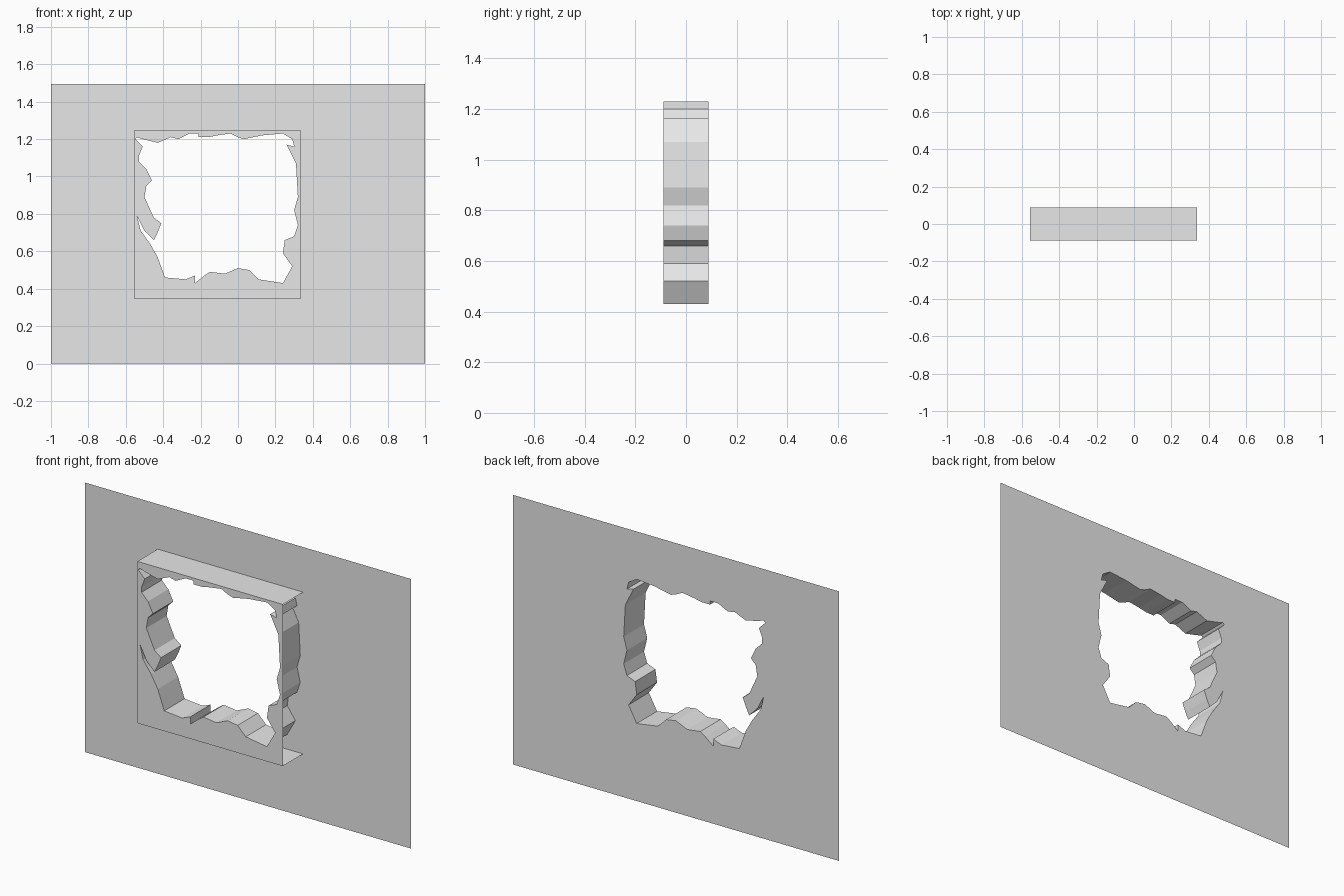
import bpy
import bmesh

# Remove the default object
default_cube = bpy.data.objects.get("Cube")
if default_cube:
    bpy.data.objects.remove(default_cube, do_unlink=True)

# Single plaster grey material
plaster = bpy.data.materials.new("light_grey_plaster")
plaster.use_nodes = True
grey = (0.8, 0.8, 0.8, 1)
plaster.diffuse_color = grey
plaster.node_tree.nodes["Principled BSDF"].inputs["Base Color"].default_value = grey

# Overall layout
FRONT, BACK = -0.089, 0.089
WALL = dict(left=-1, right=1, bottom=0, top=1.495)
CASING = dict(left=-0.555, right=0.337, bottom=0.348, top=1.245)

# Ragged outline of the broken opening (x, z in hundredths), clockwise from upper left
TOP_EDGE = [(-54, 121), (-51, 120), (-43, 118), (-36, 121), (-32, 120), (-26, 123),
            (-21, 123), (-21, 121), (-16, 121), (-11, 122), (-4, 123), (0, 121),
            (3, 120), (13, 122), (24, 123)]
LEFT_EDGE = [(29, 120), (30, 116), (26, 117), (31, 107), (32, 89), (30, 82),
             (32, 74), (30, 68), (25, 66), (24, 59), (29, 52), (24, 43)]
BOTTOM_EDGE = [(11, 45), (6, 50), (0, 51), (-7, 48), (-15, 49), (-18, 47),
               (-23, 43), (-23, 47), (-28, 45), (-39, 46)]
RIGHT_EDGE = [(-43, 57), (-47, 64), (-52, 71), (-54, 79), (-50, 71), (-45, 66),
              (-43, 70), (-41, 75), (-45, 78), (-50, 89), (-49, 95), (-46, 98),
              (-49, 104), (-53, 108), (-53, 111), (-51, 116), (-55, 120)]
OPENING = [(x / 100, z / 100) for x, z in TOP_EDGE + LEFT_EDGE + BOTTOM_EDGE + RIGHT_EDGE]


def corners(left, right, bottom, top):
    """Rectangle outline in the x-z plane."""
    return [(left, bottom), (right, bottom), (right, top), (left, top)]


def add_object(name, bm):
    """Turn a bmesh into a named, coloured object."""
    mesh = bpy.data.meshes.new(name)
    bm.to_mesh(mesh)
    bm.free()
    mesh.materials.append(plaster)
    obj = bpy.data.objects.new(name, mesh)
    bpy.context.scene.collection.objects.link(obj)
    return obj


def add_loop(bm, outline, y):
    """Closed ring of edges at depth y."""
    verts = [bm.verts.new((x, y, z)) for x, z in outline]
    return [bm.edges.new((a, b)) for a, b in zip(verts, verts[1:] + verts[:1])]


def pierced_sheet(name, outline, y, facing):
    """Flat sheet with the ragged opening cut through it."""
    bm = bmesh.new()
    edges = add_loop(bm, outline, y) + add_loop(bm, OPENING, y)
    bmesh.ops.triangle_fill(bm, edges=edges, use_beauty=True, normal=(0, facing, 0))
    return add_object(name, bm)


def extruded_edges(name, outline):
    """Strip swept from the front sheet to the back wall along an outline."""
    bm = bmesh.new()
    edges = add_loop(bm, outline, FRONT)
    swept = bmesh.ops.extrude_edge_only(bm, edges=edges)["geom"]
    moved = [item for item in swept if isinstance(item, bmesh.types.BMVert)]
    bmesh.ops.translate(bm, verts=moved, vec=(0, BACK - FRONT, 0))
    return add_object(name, bm)


def shelf(name, z):
    """Flat horizontal panel joining the front sheet to the wall."""
    bm = bmesh.new()
    left, right = CASING["left"], CASING["right"]
    bm.faces.new([bm.verts.new((x, y, z)) for x, y in
                  ((left, FRONT), (right, FRONT), (right, BACK), (left, BACK))])
    return add_object(name, bm)


# Large back wall and the smaller sheet standing in front of it
pierced_sheet("wall", corners(**WALL), BACK, 1)
pierced_sheet("front_panel", corners(**CASING), FRONT, -1)

# Broken inner surface of the hole
extruded_edges("ragged_opening", OPENING)

# Casing panels above and below, open at the sides
for edge in ("top", "bottom"):
    shelf(edge + "_panel", CASING[edge])
